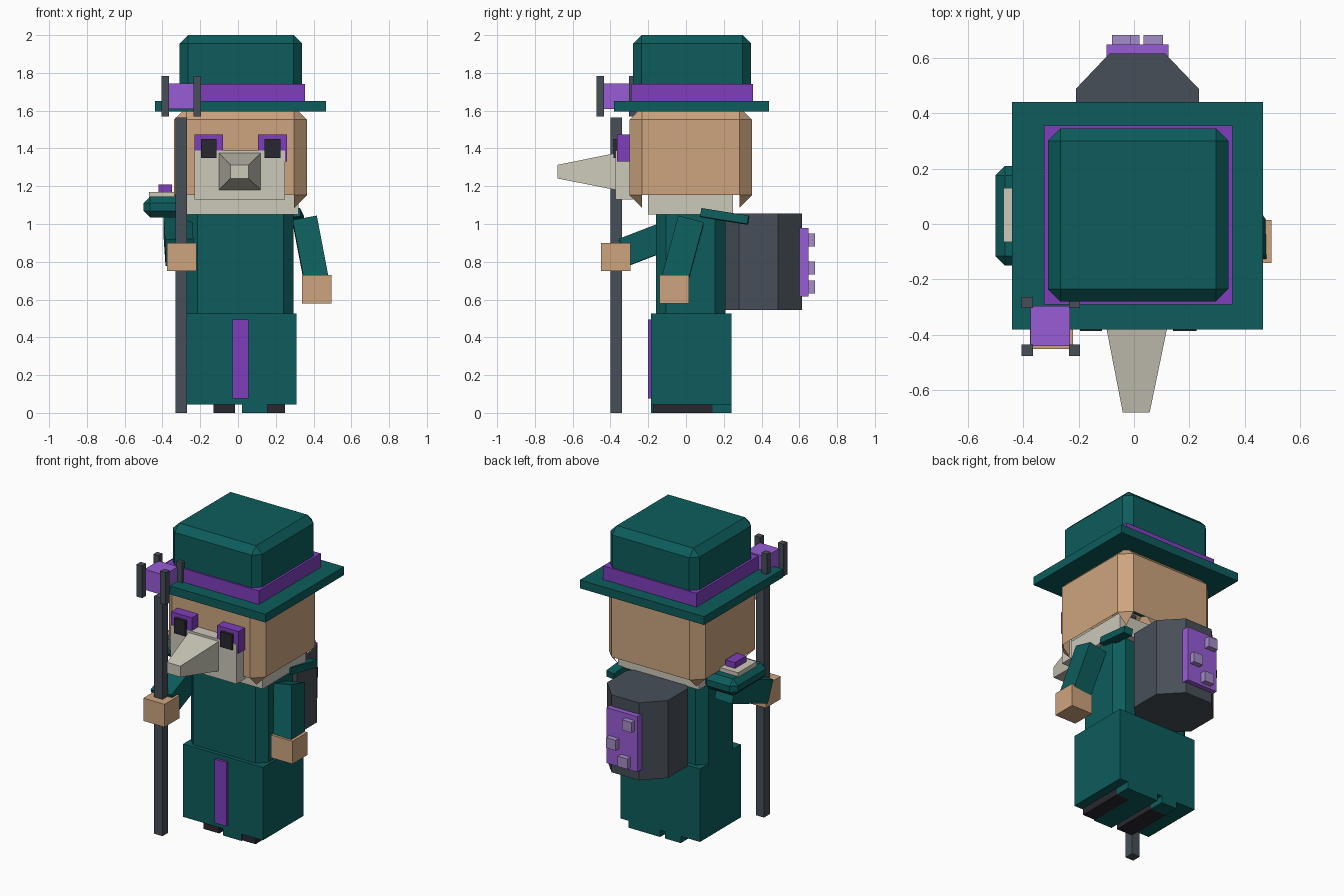
import bpy
import bmesh
from mathutils import Vector, Matrix

default_cube = bpy.data.objects.get("Cube")
if default_cube:
    bpy.data.objects.remove(default_cube, do_unlink=True)


def make_material(name, hex_code):
    channels = [int(hex_code[i:i + 2], 16) / 255 for i in (0, 2, 4)]
    linear = [((c + .055) / 1.055) ** 2.4 for c in channels]
    material = bpy.data.materials.new(name)
    material.use_nodes = True
    color = (*linear, 1)
    material.diffuse_color = color
    material.node_tree.nodes["Principled BSDF"].inputs["Base Color"].default_value = color
    return material


teal = make_material("teal cloth", "0D5C5C")
purple = make_material("deep purple", "7E3FBC")
violet = make_material("bright violet", "985CD6")
lilac = make_material("pale lilac", "A58CC8")
skin = make_material("tan skin", "CDA57F")
bone = make_material("bone white", "CCC8BA")
slate = make_material("slate grey", "474F58")
black = make_material("near black", "27272F")


def finish(name, mesh_data, material):
    bmesh.ops.recalc_face_normals(mesh_data, faces=mesh_data.faces)
    mesh = bpy.data.meshes.new(name)
    mesh_data.to_mesh(mesh)
    mesh_data.free()
    mesh.materials.append(material)
    part = bpy.data.objects.new(name, mesh)
    bpy.context.collection.objects.link(part)
    return part


def new_cube(size, center):
    mesh_data = bmesh.new()
    bmesh.ops.create_cube(mesh_data, size=1)
    bmesh.ops.scale(mesh_data, vec=size, verts=mesh_data.verts)
    bmesh.ops.translate(mesh_data, vec=center, verts=mesh_data.verts)
    return mesh_data


def chamfer(mesh_data, width, keep_edge):
    edges = [edge for edge in mesh_data.edges if keep_edge(edge)]
    bmesh.ops.bevel(mesh_data, geom=edges, offset=width, segments=1, affect='EDGES')


def box(name, material, x, y, z, width=0, keep_edge=lambda edge: True):
    """Box spanning the given ranges, with optional chamfered edges."""
    size = Vector([span[1] - span[0] for span in (x, y, z)])
    center = Vector([(span[0] + span[1]) / 2 for span in (x, y, z)])
    mesh_data = new_cube(size, center)
    if width:
        chamfer(mesh_data, width, keep_edge)
    return finish(name, mesh_data, material)


def limb(name, material, start, end, width, depth):
    """Box whose long axis runs between two points."""
    start, end = Vector(start), Vector(end)
    axis = end - start
    mesh_data = new_cube((width, depth, axis.length), (0, 0, 0))
    turn = Vector((0, 0, -1)).rotation_difference(axis).to_matrix().to_4x4()
    placement = Matrix.Translation((start + end) / 2) @ turn
    bmesh.ops.transform(mesh_data, matrix=placement, verts=mesh_data.verts)
    return finish(name, mesh_data, material)


def is_vertical(edge):
    return abs(edge.verts[0].co.z - edge.verts[1].co.z) > .01


def above(height):
    return lambda edge: max(vert.co.z for vert in edge.verts) > height


# Hat
box("hat_crown", teal, (-.31, .34), (-.28, .345), (1.7, 2), .045, above(1.9))
box("hat_band", purple, (-.325, .355), (-.29, .355), (1.64, 1.74))
box("hat_brim", teal, (-.44, .465), (-.38, .44), (1.595, 1.65))

# Head: chamfered block, open underneath except for the corner points
head = box("head", skin, (-.34, .365), (-.3, .35), (1.085, 1.62), .068)
head_mesh = bmesh.new()
head_mesh.from_mesh(head.data)
underside = [face for face in head_mesh.faces
             if face.normal.z < -.1 and len(face.verts) > 3]
bmesh.ops.delete(head_mesh, geom=underside, context='FACES')
head_mesh.to_mesh(head.data)
head_mesh.free()

# Face
box("beard", bone, (-.27, .32), (-.2, .25), (1.05, 1.18))
box("muzzle", bone, (-.23, .25), (-.372, -.28), (1.13, 1.39))
for side, inner, outer in (("right", -.08, -.23), ("left", .105, .26)):
    direction = 1 if outer > inner else -1
    span = sorted((inner, outer))
    pupil = sorted((inner + .035 * direction, outer - .035 * direction))
    box(side + "_eye_frame", purple, span, (-.366, -.29), (1.33, 1.475))
    box(side + "_pupil", black, pupil, (-.385, -.29), (1.35, 1.45))

# Long tapering nose
nose_mesh = new_cube((.225, .32, .2), (.01, -.52, 1.278))
tip = [vert for vert in nose_mesh.verts if vert.co.y < -.6]
for vert in tip:
    vert.co.x = .008 + (vert.co.x - .01) * .43
    vert.co.z = 1.277 + (vert.co.z - 1.278) * .36
finish("nose", nose_mesh, bone)

# Body and robe
box("torso", teal, (-.27, .295), (-.16, .208), (.5, 1.05), .055, is_vertical)
box("robe_skirt", teal, (-.27, .31), (-.185, .24), (.045, .525))
box("robe_stripe", purple, (-.03, .055), (-.2, -.18), (.075, .495))

# Feet with cloth between and behind them
for side, x in (("right", (-.13, -.015)), ("left", (.155, .25))):
    box(side + "_foot", black, x, (-.175, .14), (0, .06))
    box(side + "_foot_heel", teal, x, (.14, .24), (0, .06))
box("robe_hem", teal, (.02, .155), (-.185, .24), (0, .06))

# Arms and hands
limb("right_arm", teal, (-.32, .06, 1), (-.31, -.33, .85), .15, .15)
box("right_hand", skin, (-.375, -.22), (-.45, -.295), (.75, .9))
limb("left_arm", teal, (.355, .025, 1.015), (.415, -.06, .7), .13, .14)
box("left_hand", skin, (.34, .495), (-.14, .015), (.58, .73))

# Shoulder pieces
box("shoulder_pad", teal, (-.5, -.26), (-.15, .21), (1.035, 1.145), .035)
box("pad_plate", bone, (-.47, -.33), (-.065, .13), (1.14, 1.17))
box("pad_gem", purple, (-.42, -.35), (-.03, .09), (1.165, 1.208))
limb("left_shoulder_flap", teal, (.3, .08, 1.06), (.32, .33, 1.02), .06, .045)

# Staff with a caged gem
box("staff_pole", slate, (-.33, -.27), (-.4, -.34), (0, 1.565))
box("staff_gem", violet, (-.373, -.23), (-.44, -.295), (1.61, 1.745))
for x in (-.385, -.215):
    for y in (-.283, -.455):
        box("staff_prong", slate, (x - .02, x + .02), (y - .02, y + .02), (1.57, 1.783))

# Backpack: outline extruded upwards
half_outline = [(.15, .205), (.222, .28), (.222, .487), (.1, .615)]
outline = half_outline + [(-x, y) for x, y in reversed(half_outline)]
pack_mesh = bmesh.new()
base = pack_mesh.faces.new([pack_mesh.verts.new((x + .012, y, .545)) for x, y in outline])
extruded = bmesh.ops.extrude_face_region(pack_mesh, geom=[base], use_keep_orig=True)
raised = [item for item in extruded["geom"] if isinstance(item, bmesh.types.BMVert)]
bmesh.ops.translate(pack_mesh, vec=(0, 0, .51), verts=raised)
finish("backpack", pack_mesh, slate)

# Backpack plate with studs
box("backpack_plate", violet, (-.1, .125), (.6, .648), (.615, .98))
for x, z in ((-.045, .915), (.07, .767), (-.015, .667)):
    box("backpack_stud", lilac, (x - .035, x + .035), (.64, .682), (z - .034, z + .034))
